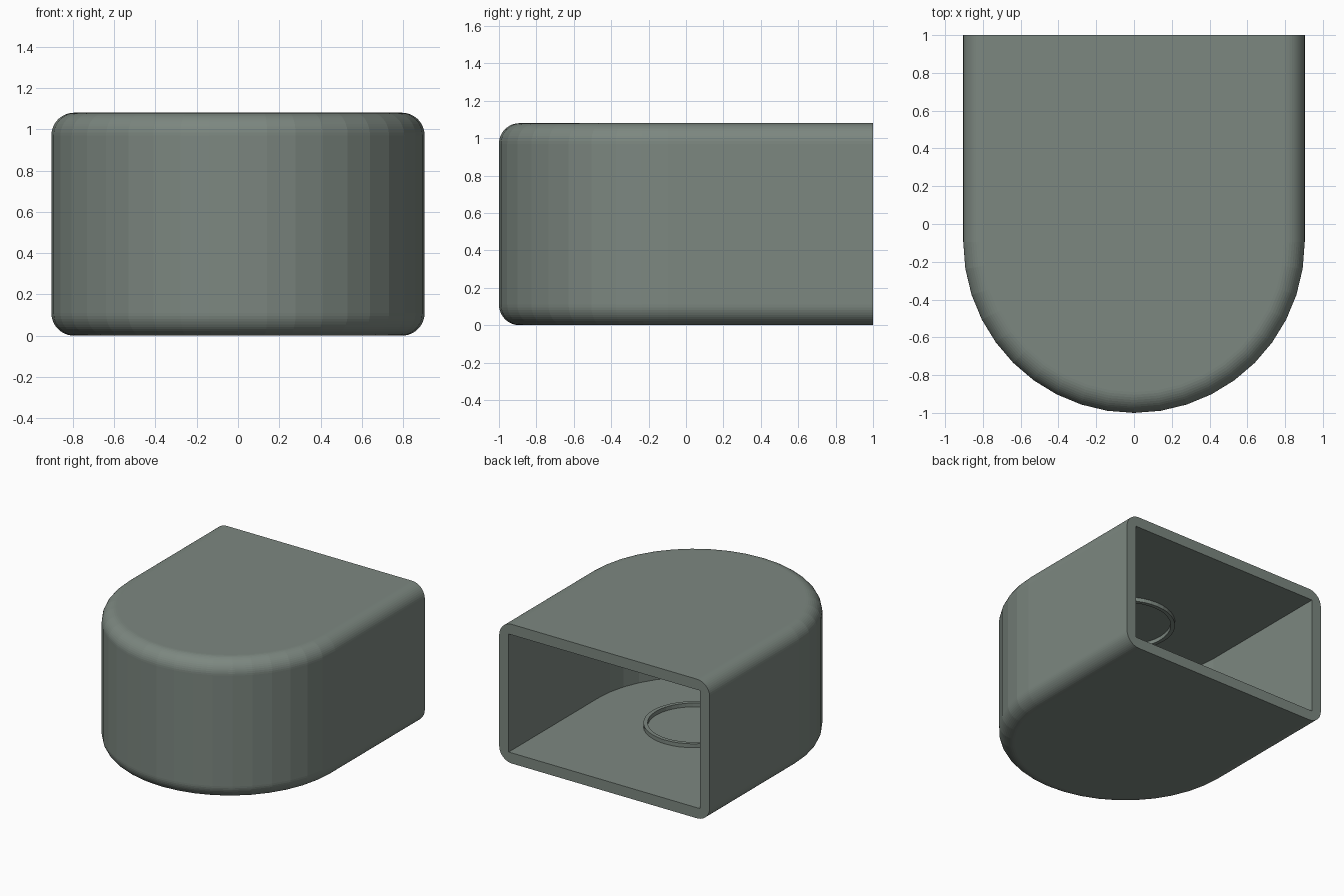
import bpy, bmesh
from math import sin, cos, pi

if "Cube" in bpy.data.objects:
    bpy.data.objects.remove(bpy.data.objects["Cube"])

R, H = 0.904, 1.08   # half width and height
CY = R - 1.0         # centre of the rounded front end
WALL, FILLET = 0.082, 0.11
ARC = 20             # facets on the half-round end

paint = bpy.data.materials.new("grey_green")
paint.diffuse_color = (0.202, 0.243, 0.216, 1)
paint.use_nodes = True
paint.node_tree.nodes["Principled BSDF"].inputs["Base Color"].default_value = paint.diffuse_color


def finish(bm, name):
    bmesh.ops.recalc_face_normals(bm, faces=bm.faces[:])
    mesh = bpy.data.meshes.new(name)
    bm.to_mesh(mesh)
    bm.free()
    mesh.materials.append(paint)
    obj = bpy.data.objects.new(name, mesh)
    bpy.context.collection.objects.link(obj)
    return obj


def d_solid(name, profile, back):
    """Stack D-shaped outlines; profile is a list of (radius, z)."""
    bm = bmesh.new()
    rows = []
    for r, z in profile:
        pts = [(-r, back)]
        pts += [(-r * cos(pi * i / ARC), CY - r * sin(pi * i / ARC)) for i in range(ARC + 1)]
        pts.append((r, back))
        rows.append([bm.verts.new((x, y, z)) for x, y in pts])
    for a, b in zip(rows, rows[1:]):
        for i in range(len(a) - 1):
            bm.faces.new((a[i], a[i + 1], b[i + 1], b[i]))
    bm.faces.new(rows[0])
    bm.faces.new(rows[-1])
    # flat back
    bm.faces.new([r[0] for r in rows] + [r[-1] for r in reversed(rows)])
    return finish(bm, name)


def ring(name, outer, inner, z0, z1, n=40):
    bm = bmesh.new()
    section = [(outer, z0), (outer, z1), (inner, z1), (inner, z0)]
    loops = [[bm.verts.new((r * cos(2 * pi * i / n), CY + r * sin(2 * pi * i / n), z))
              for i in range(n)] for r, z in section]
    for k in range(4):
        a, b = loops[k], loops[(k + 1) % 4]
        for i in range(n):
            j = (i + 1) % n
            bm.faces.new((a[i], a[j], b[j], b[i]))
    return finish(bm, name)


# Outer shell with rounded bottom and top edges
steps = 12
low = [(R - FILLET + FILLET * sin(pi / 2 * i / steps),
        FILLET - FILLET * cos(pi / 2 * i / steps)) for i in range(steps + 1)]
high = [(r, H - z) for r, z in reversed(low)]
shell = d_solid("shell", low + high, 1.0)

# Hollow interior, open at the back
cavity = d_solid("cavity_cutter", [(R - WALL, WALL), (R - WALL, H - WALL)], 1.2)
cavity.hide_render = True
cavity.hide_viewport = True
cut = shell.modifiers.new("hollow", "BOOLEAN")
cut.operation = "DIFFERENCE"
cut.solver = "EXACT"
cut.object = cavity

# Raised rings on the floor and ceiling
ring("floor_ring", 0.355, 0.325, WALL - 0.005, WALL + 0.03)
ring("ceiling_ring", 0.355, 0.325, H - WALL - 0.03, H - WALL + 0.005)
